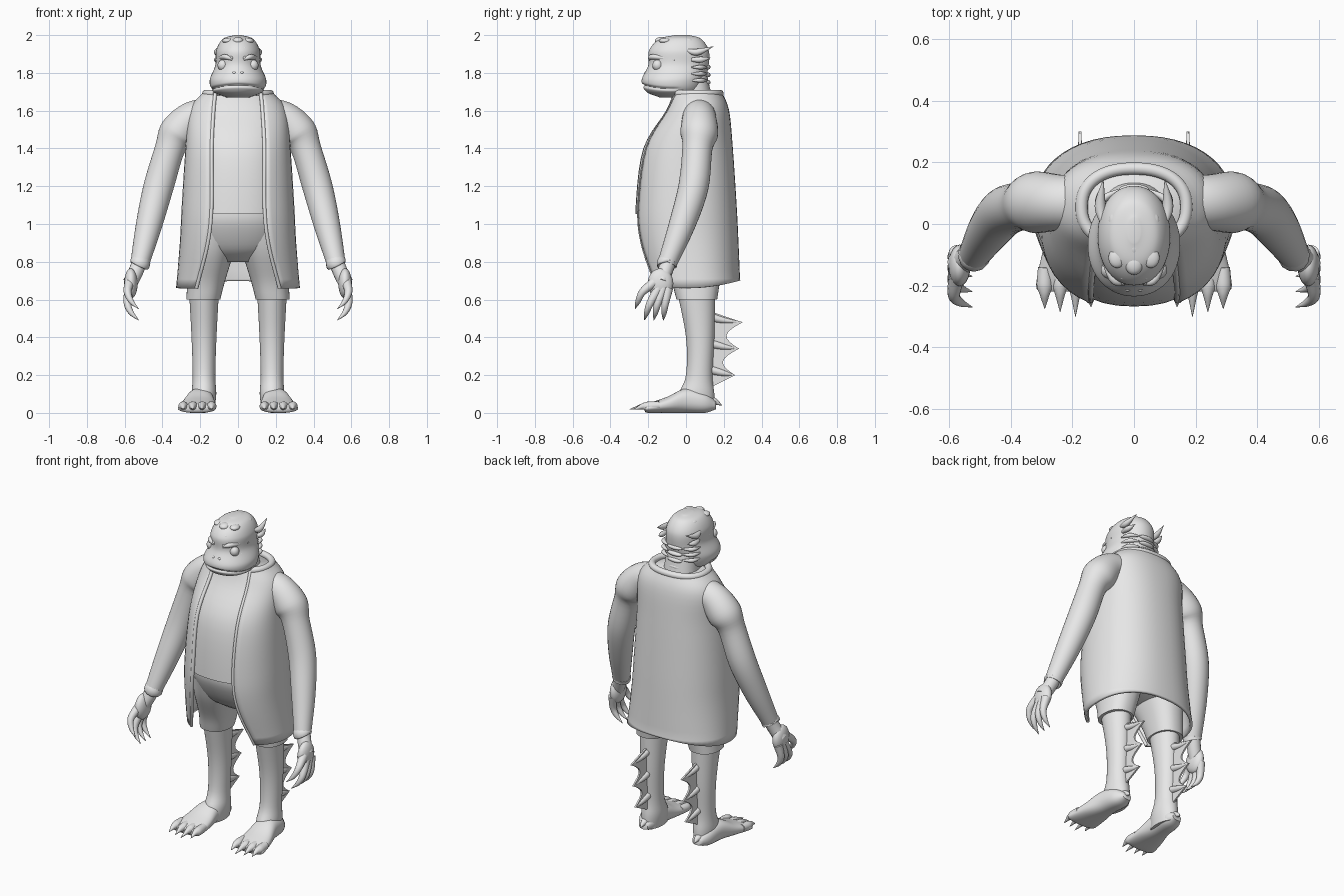
import bpy, bmesh, math
from mathutils import Vector

cube = bpy.data.objects.get("Cube")
if cube:
    bpy.data.objects.remove(cube, do_unlink=True)

clay = bpy.data.materials.new("light grey")
clay.use_nodes = True
clay.diffuse_color = (0.8, 0.8, 0.8, 1)
clay.node_tree.nodes["Principled BSDF"].inputs["Base Color"].default_value = clay.diffuse_color


def add_object(name, bm):
    """Turn a bmesh into a smooth shaded object."""
    mesh = bpy.data.meshes.new(name)
    bmesh.ops.recalc_face_normals(bm, faces=bm.faces)
    for face in bm.faces:
        face.smooth = True
    bm.to_mesh(mesh)
    bm.free()
    mesh.set_sharp_from_angle(angle=math.radians(60))
    mesh.materials.append(clay)
    obj = bpy.data.objects.new(name, mesh)
    bpy.context.collection.objects.link(obj)
    return obj


def spline(points, steps=5):
    """Smooth curve through control points of any dimension."""
    knots = [Vector(point) for point in points]
    knots = [2 * knots[0] - knots[1]] + knots + [2 * knots[-1] - knots[-2]]
    path = []
    for a, b, c, d in zip(knots, knots[1:], knots[2:], knots[3:]):
        for step in range(steps):
            t = step / steps
            tangent_in, tangent_out = (c - a) / 2, (d - b) / 2
            path.append(b + tangent_in * t + (3 * (c - b) - 2 * tangent_in - tangent_out) * t ** 2
                        + (2 * (b - c) + tangent_in + tangent_out) * t ** 3)
    return path + [knots[-2]]


def mix(start, end, amount):
    return start + (end - start) * amount


def skin(name, rows, closed=True):
    """Bridge rows of points into a surface, capped when closed."""
    bm = bmesh.new()
    grid = [[bm.verts.new(point) for point in row] for row in rows]
    count = len(grid[0])
    for low, high in zip(grid, grid[1:]):
        for i in range(count if closed else count - 1):
            j = (i + 1) % count
            bm.faces.new((low[i], low[j], high[j], high[i]))
    if closed:
        bm.faces.new(grid[0])
        bm.faces.new(grid[-1])
    return add_object(name, bm)


def outline(level, half_width, front, back, opening=0, center=0, lean=0, power=2.3, segments=40):
    """Superellipse at a level, with an optional gap in front."""
    start = math.asin((opening / half_width) ** (power / 2))
    middle, depth = (front + back) / 2, (back - front) / 2
    points = []
    for i in range(segments + 1 if opening else segments):
        angle = mix(start, 2 * math.pi - start, i / segments)
        s, c = math.sin(angle), math.cos(angle)
        points.append(Vector((center + lean * level + half_width * math.copysign(abs(s) ** (2 / power), s),
                              middle - depth * math.copysign(abs(c) ** (2 / power), c), level)))
    return points


def loft(name, sections, side=1, **shape):
    rows = [outline(*section, **shape) for section in spline(sections)]
    return skin(name, [[(side * x, y, z) for x, y, z in row] for row in rows])


def tube(name, points, side=1, segments=14, steps=5):
    """Round tube through points of x, y, z and radius."""
    path = spline([(side * x, y, z, radius) for x, y, z, radius in points], steps)
    rows, normal = [], None
    for before, here, after in zip(path[:1] + path, path, path[1:] + path[-1:]):
        along = (after.xyz - before.xyz).normalized()
        normal = along.orthogonal() if normal is None else normal - along * normal.dot(along)
        normal.normalize()
        across = along.cross(normal)
        angles = [2 * math.pi * i / segments for i in range(segments)]
        rows.append([here.xyz + max(here.w, 0.001) * (normal * math.cos(a) + across * math.sin(a))
                     for a in angles])
    return skin(name, rows)


def ball(name, location, size):
    bm = bmesh.new()
    bmesh.ops.create_uvsphere(bm, u_segments=20, v_segments=12, radius=1)
    bmesh.ops.scale(bm, vec=size, verts=bm.verts)
    bmesh.ops.translate(bm, vec=location, verts=bm.verts)
    return add_object(name, bm)


# Coat: open shell from hem to neck (level, half width, front, back, half opening)
coat_sections = spline([(.66, .32, -.2, .28, .22), (.9, .3, -.26, .27, .16), (1.1, .29, -.27, .26, .14),
                        (1.4, .27, -.23, .24, .14), (1.6, .25, -.11, .22, .13), (1.7, .17, -.07, .18, .12)])
coat_rows = [outline(*section) for section in coat_sections]
for point in coat_rows[0]:
    point.z += max(0, point.y) ** 2 / 2
coat = skin("coat", coat_rows, closed=False)
thickness = coat.modifiers.new("thickness", "SOLIDIFY")
thickness.thickness, thickness.offset = .016, 0
for name, edge in (("right_coat_trim", 0), ("left_coat_trim", -1)):
    tube(name, [(*row[edge], .01) for row in coat_rows], steps=1)
tube("collar", [(x, y, z - .01, .02) for x, y, z in coat_rows[-1]], steps=2)

# Shirt follows the coat from the inside; the trouser seat sits below it
inside = [(level, width - .02, front + .004, back - .02)
          for level, width, front, back, opening in coat_sections if 1.04 < level < 1.69]
skin("shirt", [outline(*section) for section in inside])
loft("trouser_seat", [(.8, .13, -.07, .15), (.87, .22, -.16, .2), (1, .26, -.23, .23), (1.1, .25, -.24, .23)])

# Neck, and head with a mouth groove that droops at the corners
loft("neck", [(1.6, .11, -.06, .15), (1.7, .1, -.06, .13), (1.8, .09, -.07, .11)])
head_sections = [(1.67, .06, -.14, 0), (1.7, .13, -.21, .07), (1.76, .15, -.235, .1), (1.84, .12, -.2, .12),
                 (1.92, .115, -.195, .12), (1.98, .08, -.14, .08), (2, .02, -.06, .02)]
head_rows = [outline(*section, power=2.1, segments=60) for section in spline(head_sections, 12)]
for point in sum(head_rows, []):
    if point.y < -.05:
        offset = (point.z - 1.735 + point.x ** 2) / .007
        point.xy *= 1 - .06 * math.exp(-offset ** 2)
skin("head", head_rows)
for i in range(4):
    ball("nape_scale", (0, .11, 1.83 - .04 * i), (.05, .02, .014))
    ball("crown_plate", (0, -.13 + .055 * i, 1.97 + .008 * math.sin(i)), (.03, .035, .02))

for side, prefix in ((1, "left_"), (-1, "right_")):
    # Eyes, brows, nostrils, bumps and gills
    ball(prefix + "eye", (side * .08, -.15, 1.84), (.028, .028, .03))
    tube(prefix + "brow", [(.03, -.195, 1.87, .005), (.07, -.175, 1.885, .014), (.115, -.06, 1.87, .004)], side)
    tube(prefix + "eyelid", [(.05, -.18, 1.82, .004), (.085, -.16, 1.805, .009), (.11, -.12, 1.82, .004)], side)
    ball(prefix + "nostril", (side * .02, -.21, 1.8), (.01, .01, .008))
    for i in range(3):
        ball(prefix + "forehead_bump", (side * .035, -.186 + .008 * i, 1.88 + .025 * i), (.012, .012, .01))
        ball(prefix + "crown_scale", (side * .055, -.11 + .06 * i, 1.97), (.028, .033, .015))
        gill = 1.83 - .035 * i
        tube(prefix + "gill", [(.12, .03, gill, .004), (.1, .08, gill, .012), (.05, .11, gill, .004)], side)

    # Swept-back ear fins
    tube(prefix + "upper_ear_fin", [(.1, 0, 1.92, .008), (.11, .06, 1.91, .018), (.1, .145, 1.94, .001)], side)
    tube(prefix + "lower_ear_fin", [(.11, .03, 1.87, .01), (.11, .08, 1.87, .016), (.1, .13, 1.88, .001)], side)

    # Sleeve, cuff, wrist and palm
    tube(prefix + "sleeve", [(.13, .07, 1.58, .085), (.24, .07, 1.56, .09), (.32, .07, 1.48, .1),
                             (.36, .06, 1.4, .08), (.42, .04, 1.2, .08), (.47, -.02, 1, .07),
                             (.52, -.1, .79, .05)], side, segments=28)
    tube(prefix + "cuff", [(.51, -.09, .81, .05), (.52, -.1, .79, .055), (.525, -.1, .78, .05)], side)
    tube(prefix + "wrist", [(.51, -.08, .83, .04), (.54, -.11, .75, .04), (.57, -.13, .69, .04)], side)
    ball(prefix + "palm", (side * .567, -.135, .685), (.036, .068, .08))

    # Four clawed fingers fan out and curl inward
    for i in range(4):
        knuckle, tip = -.17 + .025 * i, -.27 + .05 * i
        drop = 0 if i else .06
        bend = mix(knuckle, tip, .6)
        tube(prefix + "finger", [(.575, knuckle, .66 + drop / 2, .027), (.585, bend, .58 + drop, .02),
                                 (.565, mix(bend, tip, .6), .53 + drop, .014), (.525, tip, .49 + drop, .001)], side)

    # Trouser leg, shin and foot
    loft(prefix + "trouser_leg", [(.6, .09, -.05, .165), (.7, .1, -.08, .18), (.85, .12, -.15, .2),
                                  (.98, .12, -.19, .2)], side, center=.28, lean=-.16)
    loft(prefix + "shin", [(.02, .055, -.05, .15), (.1, .065, -.04, .15), (.2, .06, 0, .14),
                           (.4, .066, 0, .15), (.66, .08, -.05, .155)], side, center=.18, power=2)
    foot = spline([(.16, .03, .02, .06), (.1, .06, 0, .11), (0, .07, 0, .13), (-.1, .09, 0, .085),
                   (-.2, .1, 0, .05), (-.22, .08, .01, .04)])
    skin(prefix + "foot", [[(side * x, y, z) for x, z, y in outline(*section, center=.2, lean=-.09)]
                           for section in foot])

    # Toes with claws, the second reaching furthest
    for i, claw in enumerate((.05, .08, .065, .055)):
        x = .14 + .05 * i
        tube(prefix + "toe", [(x, -.14, .04, .022), (x, -.2, .034, .026), (x, -.23, .034, .016),
                              (x, -.22 - claw, .018, .001)], side)

    # Calf fin: webbing scalloped between three spine tips, and a heel spur
    tips = [(.3 - .02 * i, .48 - .14 * i) for i in range(3)]
    edge = [(.12, .54)]
    for (y, z), (next_y, next_z) in zip(tips, tips[1:]):
        edge += [(mix(y, next_y, t / 8) - .075 * math.sin(math.pi * t / 8), mix(z, next_z, t / 8))
                 for t in range(8)]
    edge += [tips[-1], (.12, .13)]
    bm = bmesh.new()
    web = bm.faces.new([bm.verts.new((side * .175 - .005, y, z)) for y, z in edge])
    sheet = bmesh.ops.extrude_face_region(bm, geom=[web])["geom"]
    bmesh.ops.translate(bm, vec=(.01, 0, 0), verts=[v for v in sheet if isinstance(v, bmesh.types.BMVert)])
    add_object(prefix + "calf_fin", bm)
    for y, z in tips:
        tube(prefix + "fin_spine", [(.175, .12, z + .03, .024), (.175, .2, z + .01, .016), (.175, y, z, .001)], side)
    tube(prefix + "heel_spur", [(.187, .11, .06, .03), (.187, .15, .06, .02), (.187, .19, .04, .001)], side)
